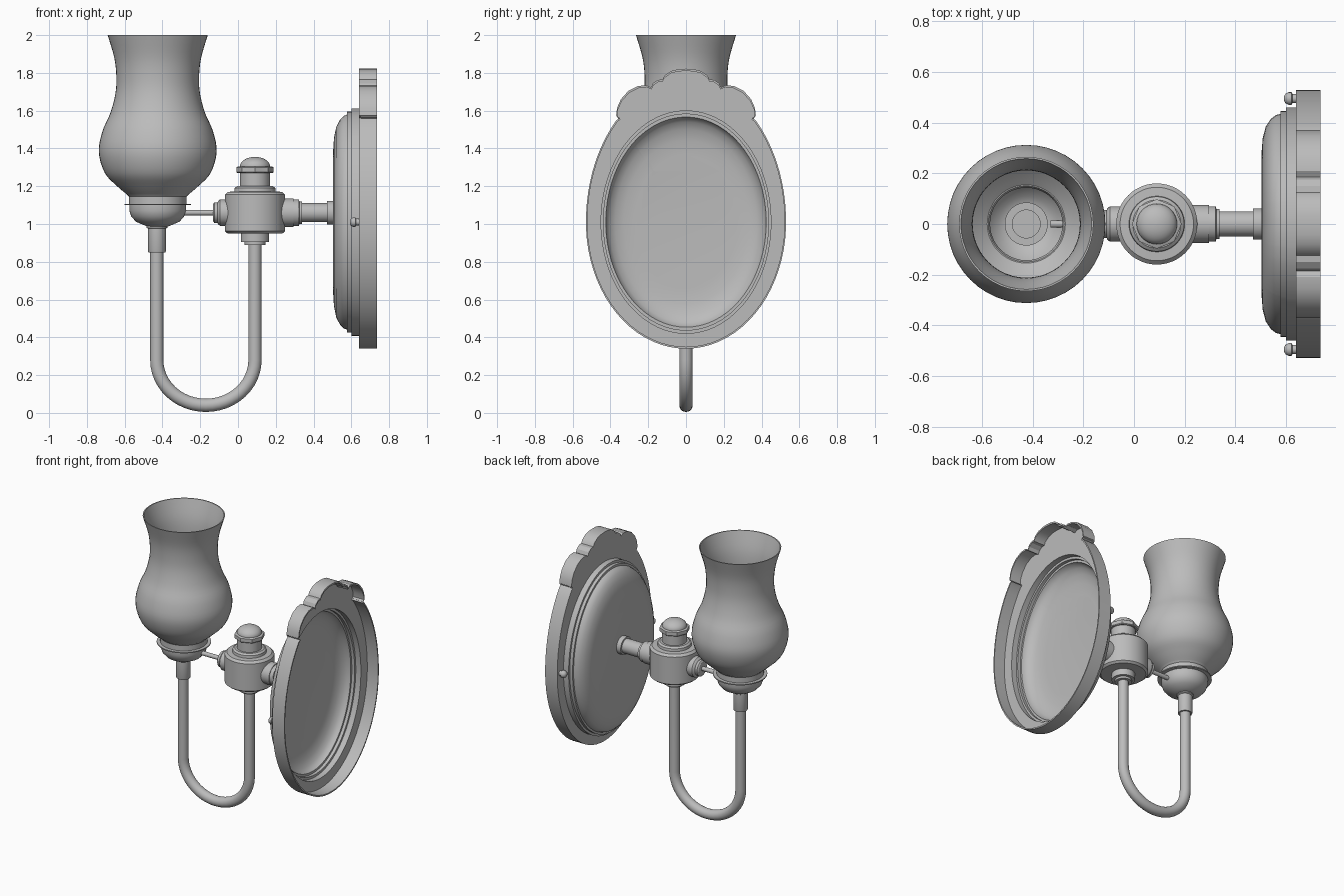
import bpy, bmesh, math
from mathutils import Matrix, Vector

if "Cube" in bpy.data.objects:
    bpy.data.objects.remove(bpy.data.objects["Cube"])

metal = bpy.data.materials.new("grey metal")
metal.diffuse_color = (0.5, 0.5, 0.5, 1)
metal.use_nodes = True
metal.node_tree.nodes["Principled BSDF"].inputs["Base Color"].default_value = metal.diffuse_color

LAMP_X, BODY_X, ARM_Z = -0.425, 0.09, 1.06


def finish(name, bm, angle=35):
    bmesh.ops.recalc_face_normals(bm, faces=bm.faces)
    me = bpy.data.meshes.new(name)
    bm.to_mesh(me)
    bm.free()
    me.materials.append(metal)
    me.polygons.foreach_set("use_smooth", [True] * len(me.polygons))
    me.set_sharp_from_angle(angle=math.radians(angle))
    ob = bpy.data.objects.new(name, me)
    bpy.context.collection.objects.link(ob)
    return ob


def skin(bm, rings, closed=False):
    """Join rings of points into a surface, capping both ends unless it closes on itself."""
    loops = [[bm.verts.new(p) for p in ring] for ring in rings]
    pairs = list(zip(loops, loops[1:]))
    if closed:
        pairs.append((loops[-1], loops[0]))
    n = len(loops[0])
    for a, b in pairs:
        for i in range(n):
            j = (i + 1) % n
            bm.faces.new((a[i], a[j], b[j], b[i]))
    if not closed:
        bm.faces.new(loops[0])
        bm.faces.new(loops[-1])


def lathe(name, profile, origin, axis="Z", seg=40, closed=False):
    """Turn (radius, distance) pairs about an axis through origin."""
    bm = bmesh.new()
    rings = [[(r * math.cos(2 * math.pi * i / seg), r * math.sin(2 * math.pi * i / seg), h)
              for i in range(seg)] for r, h in profile]
    skin(bm, rings, closed)
    if axis == "X":
        bm.transform(Matrix.Rotation(math.pi / 2, 4, "Y"))
    bm.transform(Matrix.Translation(origin))
    return finish(name, bm)


def smooth_profile(pts, steps=4):
    """Catmull-Rom refinement of a profile."""
    out = []
    v = [Vector(p) for p in pts]
    for i in range(len(v) - 1):
        a, b, c, d = v[max(i - 1, 0)], v[i], v[i + 1], v[min(i + 2, len(v) - 1)]
        for s in range(steps):
            t = s / steps
            out.append(tuple(0.5 * (2 * b + (c - a) * t + (2 * a - 5 * b + 4 * c - d) * t ** 2
                                    + (3 * b - a - 3 * c + d) * t ** 3)))
    return out + [tuple(v[-1])]


# Glass shade: thin open tulip
outer = smooth_profile([(.155, 1.15), (.215, 1.20), (.28, 1.27), (.312, 1.38), (.293, 1.49),
                        (.25, 1.59), (.224, 1.69), (.219, 1.78), (.23, 1.88), (.265, 2.0)])
inner = [(r - .007, h) for r, h in reversed(outer)]
lathe("shade", outer + inner, (LAMP_X, 0, 0), seg=48, closed=True)

# Cup holding the shade, hollow on top
lathe("shade_cup", [(.05, .985), (.075, .995), (.115, 1.012), (.14, 1.04), (.15, 1.07), (.15, 1.10),
                    (.175, 1.10), (.175, 1.107), (.152, 1.107), (.152, 1.145), (.162, 1.155),
                    (.15, 1.155), (.143, 1.14), (.143, 1.07), (.11, 1.03), (.085, 1.02),
                    (.085, 1.035), (.055, 1.035), (.055, 1.015)], (LAMP_X, 0, 0))
lathe("cup_socket", [(.045, .85), (.047, .855), (.047, .975), (.055, .98), (.055, .99)],
      (LAMP_X - .004, 0, 0), seg=24)

# U-shaped arm
bend_x, half, low, spring = -.17, .26, .04, .28
path = [(bend_x - half, .97)]
for i in range(25):
    t = math.pi * i / 24
    path.append((bend_x - half * math.cos(t), spring - (spring - low) * math.sin(t)))
path.append((bend_x + half, .93))
bm = bmesh.new()
rings = []
for i, (x, z) in enumerate(path):
    x0, z0 = path[max(i - 1, 0)]
    x1, z1 = path[min(i + 1, len(path) - 1)]
    if i in (0, 1):
        x0, z0, x1, z1 = 0, 1, 0, 0
    elif i >= len(path) - 2:
        x0, z0, x1, z1 = 0, 0, 0, 1
    d = Vector((x1 - x0, 0, z1 - z0)).normalized()
    side = Vector((-d.z, 0, d.x))
    rings.append([Vector((x, 0, z)) + .035 * (math.cos(a) * side + math.sin(a) * Vector((0, 1, 0)))
                  for a in (2 * math.pi * k / 20 for k in range(20))])
skin(bm, rings)
finish("curved_arm", bm)

# Central body with collars
lathe("body", [(.055, .89), (.055, .905), (.075, .905), (.075, .95), (.145, .95), (.16, .962),
               (.16, 1.155), (.145, 1.17), (.11, 1.172), (.108, 1.19), (.095, 1.2), (.08, 1.2),
               (.08, 1.275)], (BODY_X, 0, 0), seg=48)
lathe("finial_nut", [(.093, 1.27), (.098, 1.275), (.098, 1.30), (.09, 1.305)], (BODY_X, 0, 0), seg=8)
lathe("finial_cap", [(.08, 1.295)] + [(.08 * math.cos(a), 1.305 + .05 * math.sin(a))
                                      for a in (i * math.pi / 16.2 for i in range(9))],
      (BODY_X, 0, 0), seg=32)

# Horizontal stem to the wall plate and thin tie rod to the cup
lathe("wall_stem", [(.075, .22), (.075, .295), (.07, .295), (.07, .322), (.06, .325), (.06, .338),
                    (.05, .338), (.05, .47), (.062, .47), (.062, .505)], (0, 0, ARM_Z), "X", 32)
lathe("rod_collar", [(.07, -.03), (.07, -.095), (.062, -.105), (.055, -.108), (.055, -.125),
                     (.045, -.132)], (0, 0, ARM_Z), "X", 28)
lathe("tie_rod", [(.015, -.12), (.015, -.33)], (0, 0, ARM_Z), "X", 14)

# Wall plate: hollow stepped oval dome on a scalloped skirt
CZ = 1.01
right = []
for i in range(29):
    t = -math.pi / 2 + (math.pi / 2 + .80) * i / 28
    right.append((.53 * math.cos(t), CZ + (.67 if t < 0 else .75) * math.sin(t)))
right += [(.352, 1.562), (.37, 1.575), (.365, 1.615), (.345, 1.66), (.305, 1.705), (.255, 1.73),
          (.21, 1.735), (.185, 1.722), (.175, 1.745), (.15, 1.763), (.125, 1.765), (.115, 1.785),
          (.08, 1.81), (.04, 1.82), (0, 1.822)]
right[0] = (0, right[0][1])
outline = right + [(-y, z) for y, z in reversed(right[1:-1])]


def scalloped(x, inset):
    return [(x, y * (1 - inset), CZ + (z - CZ) * (1 - inset)) for y, z in outline]


def oval(x, ry):
    rz = ry + .142 * ry / .46
    ts = [math.atan2((z - CZ) / .70, y / .53) for y, z in outline]
    return [(x, ry * math.cos(t), CZ + rz * math.sin(t)) for t in ts]


front = [(.503, .28), (.508, .34), (.52, .385), (.54, .415), (.56, .43), (.578, .435),
         (.578, .447), (.60, .447), (.60, .46), (.64, .46)]
rings = [oval(x, r) for x, r in front]
rings += [scalloped(.64, 0), scalloped(.735, 0), scalloped(.735, .015), scalloped(.65, .015)]
rings += [oval(x + .01, r - .01) for x, r in reversed(front)]
bm = bmesh.new()
skin(bm, rings)
finish("wall_plate", bm, 30)

# Round-headed screws on either side of the plate
for side, y in (("front", -.495), ("back", .495)):
    lathe(side + "_screw", [(.018, .645), (.018, .625), (.025, .622), (.025, .61), (.019, .598),
                            (.008, .592)], (0, y, CZ), "X", 16)
